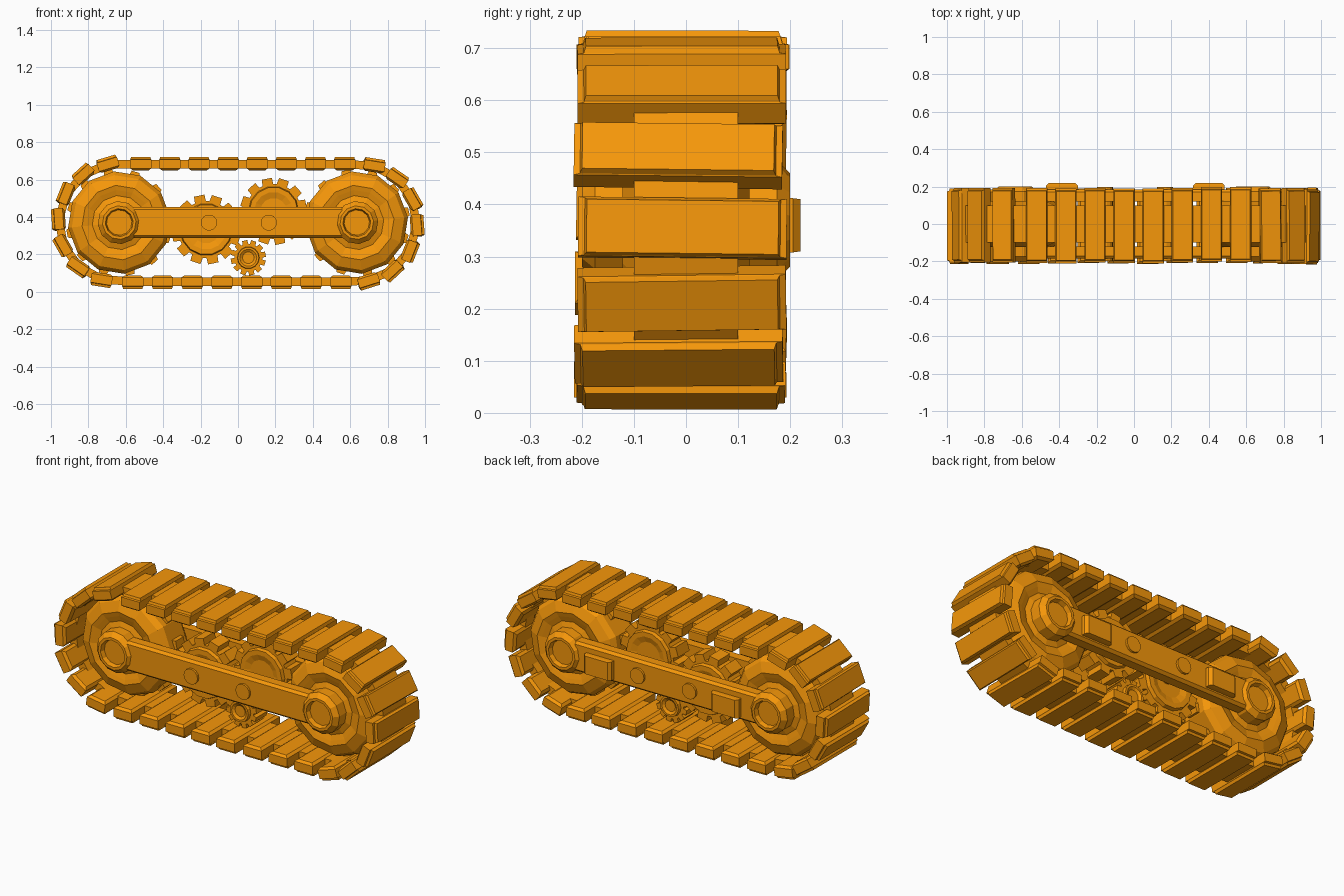
import bpy, bmesh, random
from math import sin, cos, pi, radians, atan2
from mathutils import Matrix

if "Cube" in bpy.data.objects:
    bpy.data.objects.remove(bpy.data.objects["Cube"])

random.seed(4)
mat = bpy.data.materials.new("orange_paint")
mat.diffuse_color = (0.92, 0.31, 0.003, 1)
mat.use_nodes = True
mat.node_tree.nodes["Principled BSDF"].inputs["Base Color"].default_value = mat.diffuse_color
CX, CZ, R, TY = 0.64, 0.37, 0.318, -0.01


def finish(name, bm, matrix=None):
    bmesh.ops.recalc_face_normals(bm, faces=bm.faces)
    me = bpy.data.meshes.new(name)
    bm.to_mesh(me)
    bm.free()
    me.materials.append(mat)
    ob = bpy.data.objects.new(name, me)
    bpy.context.collection.objects.link(ob)
    if matrix:
        ob.matrix_world = matrix
    return ob


def loft(name, rings, matrix=None):
    """Skin a stack of equal-length rings and cap both ends."""
    bm = bmesh.new()
    vs = [[bm.verts.new(p) for p in r] for r in rings]
    n = len(vs[0])
    for a, b in zip(vs, vs[1:]):
        for i in range(n):
            bm.faces.new((a[i], a[(i + 1) % n], b[(i + 1) % n], b[i]))
    bm.faces.new(vs[0])
    bm.faces.new(vs[-1])
    return finish(name, bm, matrix)


def lathe(name, x, z, profile, sides, turn=0.0):
    """Turn (radius, y) pairs around an axle parallel to y."""
    return loft(name, [[(x + r * cos(2 * pi * i / sides + turn), y, z + r * sin(2 * pi * i / sides + turn))
                        for i in range(sides)] for r, y in profile])


def stacked_box(name, layers, matrix=None):
    """Layers of (height, half length, half width) along local z."""
    return loft(name, [[(-a, -b, h), (a, -b, h), (a, b, h), (-a, b, h)] for h, a, b in layers], matrix)


# Track path (x, z, facing angle): top run, right end, bottom run, left end
SKEW = 7
stations = [(-0.52 + 0.1557 * i, CZ + R - 0.003, 90) for i in range(8)]
for i in range(7):
    a = 74 - 25.6 * i
    stations.append((CX + R * cos(radians(a)), CZ + R * sin(radians(a)), a + SKEW))
stations += [(0.55 - 0.159 * i, CZ - R, -90) for i in range(8)]
for i in range(7):
    a = 254 - 25.7 * i
    stations.append((-CX - 0.002 + R * cos(radians(a)), CZ + R * sin(radians(a)), a + SKEW))


def frame(x, y, z, angle):
    return Matrix.Translation((x, y, z)) @ Matrix.Rotation(radians(90 - angle), 4, 'Y')


# Shoes and the centre links between them
for i, (x, z, a) in enumerate(stations):
    end = abs(x) > 0.6
    wobble = Matrix.Rotation(radians(random.uniform(-1.2, 1.2) if end else 0), 4, 'Z')
    y = TY + random.uniform(-0.006, 0.004) + (0.005 if z > 0.6 else 0)
    stacked_box(f"track_shoe_{i}", [(-0.036, 0.042, 0.185), (-0.025, 0.057, 0.2), (0.022, 0.057, 0.2),
                                    (0.024, 0.055, 0.188), (0.037, 0.051, 0.184)], frame(x, y, z, a) @ wobble)
    x2, z2, _ = stations[(i + 1) % len(stations)]
    chord = atan2(z2 - z, x2 - x) * 180 / pi + 90
    stacked_box(f"track_link_{i}", [(-0.025, 0.05, 0.1), (0.02, 0.05, 0.1)],
                frame((x + x2) / 2, 0, (z + z2) / 2, chord))

# End wheels with dished faces, drive teeth and stepped hubs
half = [(0.068, 0.175), (0.075, 0.2), (0.09, 0.2), (0.115, 0.175), (0.115, 0.115), (0.145, 0.105),
        (0.175, 0.115), (0.2, 0.122), (0.255, 0.1), (0.275, 0.07)]
profile = [(r, -y) for r, y in half] + [(r, y) for r, y in reversed(half)]
for side, s in (("left", -1), ("right", 1)):
    lathe(f"{side}_wheel", s * 0.635, CZ, profile, 12, 0.1)
    for k in range(12):
        a = 30 * k + 12
        stacked_box(f"{side}_wheel_tooth_{k}", [(-0.03, 0.035, 0.04), (0.02, 0.022, 0.035)],
                    frame(s * 0.635 + 0.265 * cos(radians(a)), 0, CZ + 0.265 * sin(radians(a)), a))


# Gears: toothed body with a raised face ring
def gear(name, x, z, r, teeth, depth, half_y, ring):
    pts = []
    for t in range(teeth):
        for f, rad in ((0.02, r - depth), (0.1, r), (0.68, r), (0.78, r - depth)):
            a = 2 * pi * (t + f) / teeth
            pts.append((x + rad * cos(a), z + rad * sin(a)))
    h = half_y
    loft(name, [[(px, y, pz) for px, pz in pts] for y in (-h, h)])
    c = r * ring
    lathe(name + "_face", x, z, [(c * 0.55, -h - 0.01), (c * 0.8, -h - 0.02), (c, -h - 0.02), (c * 1.04, -h),
                                 (c * 1.04, h), (c, h + 0.02), (c * 0.8, h + 0.02), (c * 0.55, h + 0.01)], 14)


gear("large_gear", -0.17, 0.333, 0.187, 12, 0.035, 0.05, 0.72)
gear("upper_gear", 0.19, 0.43, 0.18, 12, 0.033, 0.05, 0.72)
gear("small_gear", 0.055, 0.182, 0.095, 12, 0.02, 0.05, 0.6)

# Side beams, pivot pins and rear mounting blocks
for side, s in (("front", -1), ("back", 1)):
    rot = Matrix.Translation((0, s * 0.12, CZ)) @ Matrix.Rotation(-s * pi / 2, 4, 'X')
    stacked_box(f"{side}_beam", [(0, 0.56, 0.083), (0.05, 0.56, 0.083), (0.065, 0.555, 0.07)], rot)
    for k, x in enumerate((-0.155, 0.165)):
        lathe(f"{side}_pin_{k}", x, CZ, [(0.043, 0), (0.043, s * 0.197)], 14)
for k, x in enumerate((-0.385, 0.4)):
    rot = Matrix.Translation((x, 0.17, 0.36)) @ Matrix.Rotation(-pi / 2, 4, 'X')
    stacked_box(f"mounting_block_{k}", [(0, 0.085, 0.052), (0.035, 0.085, 0.052), (0.05, 0.07, 0.05)], rot)
